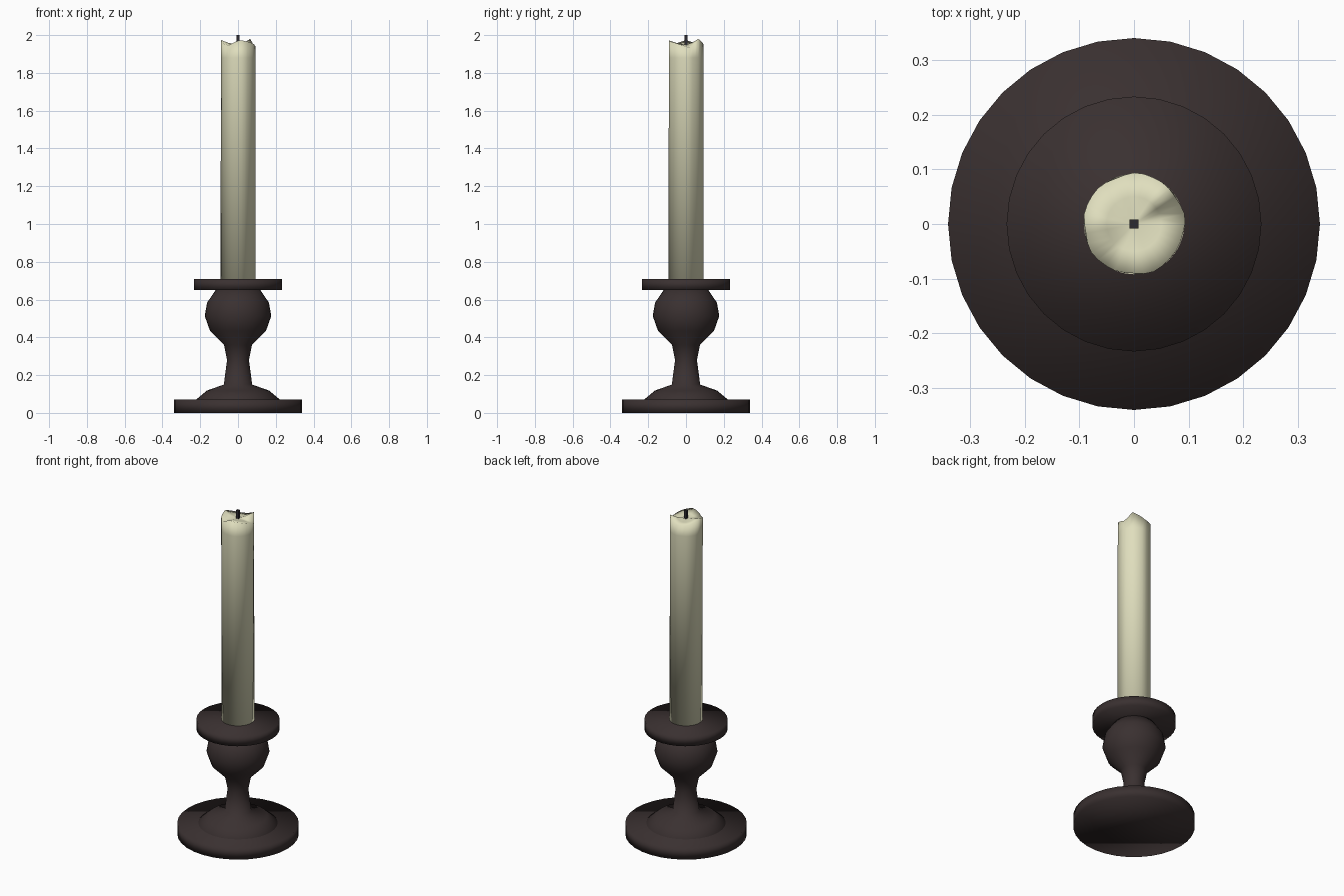
import bpy, bmesh, math

if "Cube" in bpy.data.objects:
    bpy.data.objects.remove(bpy.data.objects["Cube"])

SEG = 32


def material(name, rgb):
    m = bpy.data.materials.new(name)
    m.diffuse_color = (*rgb, 1)
    m.use_nodes = True
    m.node_tree.nodes["Principled BSDF"].inputs["Base Color"].default_value = m.diffuse_color
    return m


iron = material("dark_brown_metal", (0.042, 0.030, 0.030))
wax = material("cream_wax", (0.74, 0.73, 0.51))
char = material("charred_wick", (0.025, 0.023, 0.028))


def finish(name, bm, mat, smooth=True):
    bmesh.ops.recalc_face_normals(bm, faces=bm.faces)
    me = bpy.data.meshes.new(name)
    bm.to_mesh(me)
    bm.free()
    for p in me.polygons:
        p.use_smooth = smooth
    me.materials.append(mat)
    ob = bpy.data.objects.new(name, me)
    bpy.context.collection.objects.link(ob)
    return ob


def skin(bm, rings):
    # Quads between successive rings of vertices
    for a, b in zip(rings, rings[1:]):
        for i in range(SEG):
            j = (i + 1) % SEG
            bm.faces.new((a[i], a[j], b[j], b[i]))


def lathe(name, profile, mat):
    bm = bmesh.new()
    rings = []
    for r, z in profile:
        rings.append([bm.verts.new((r * math.cos(math.tau * i / SEG),
                                    r * math.sin(math.tau * i / SEG), z))
                      for i in range(SEG)])
    skin(bm, rings)
    bm.faces.new(rings[0])
    bm.faces.new(rings[-1])
    return finish(name, bm, mat)


# Holder: foot disc, turned stem and drip plate
lathe("foot", [(0.34, 0), (0.34, 0.07)], iron)
lathe("stem", [(0.222, 0.065), (0.222, 0.07), (0.165, 0.118), (0.075, 0.15),
               (0.058, 0.28), (0.074, 0.36), (0.148, 0.434), (0.176, 0.513),
               (0.164, 0.583), (0.115, 0.655)], iron)
lathe("drip_plate", [(0.233, 0.65), (0.233, 0.71)], iron)

# Rim height of the melted candle by angle in degrees
RIM = [(0, 1.94), (15, 1.93), (45, 1.98), (90, 1.945), (125, 1.945), (180, 1.974),
       (235, 1.945), (275, 1.974), (320, 1.96), (360, 1.94)]


def rim_height(deg):
    for (a, za), (b, zb) in zip(RIM, RIM[1:]):
        if a <= deg <= b:
            return za + (zb - za) * (deg - a) / (b - a)


# Candle: slightly uneven column with a wavy melted top
bm = bmesh.new()
rings = [[], [], [], []]
for i in range(SEG):
    t = math.tau * i / SEG
    h = rim_height(360 * i / SEG)
    wob = 0.0015 * math.sin(5 * t + 1) + 0.001 * math.sin(9 * t)
    for ring, r, z in zip(rings, (0.092, 0.092 + wob, 0.092 + wob, 0.05),
                          (0.70, 1.88, h, 1.95 + (h - 1.952) * 0.4)):
        ring.append(bm.verts.new((r * math.cos(t), r * math.sin(t), z)))
skin(bm, rings)
bm.faces.new(rings[0])
centre = bm.verts.new((0, 0, 1.95))
for i in range(SEG):
    bm.faces.new((rings[3][i], rings[3][(i + 1) % SEG], centre))
finish("candle", bm, wax)

# Wick: thin square post
bm = bmesh.new()
bmesh.ops.create_cube(bm, size=1)
for v in bm.verts:
    v.co = (v.co.x * 0.017, v.co.y * 0.017, 1.97 + v.co.z * 0.06)
finish("wick", bm, char, False)
